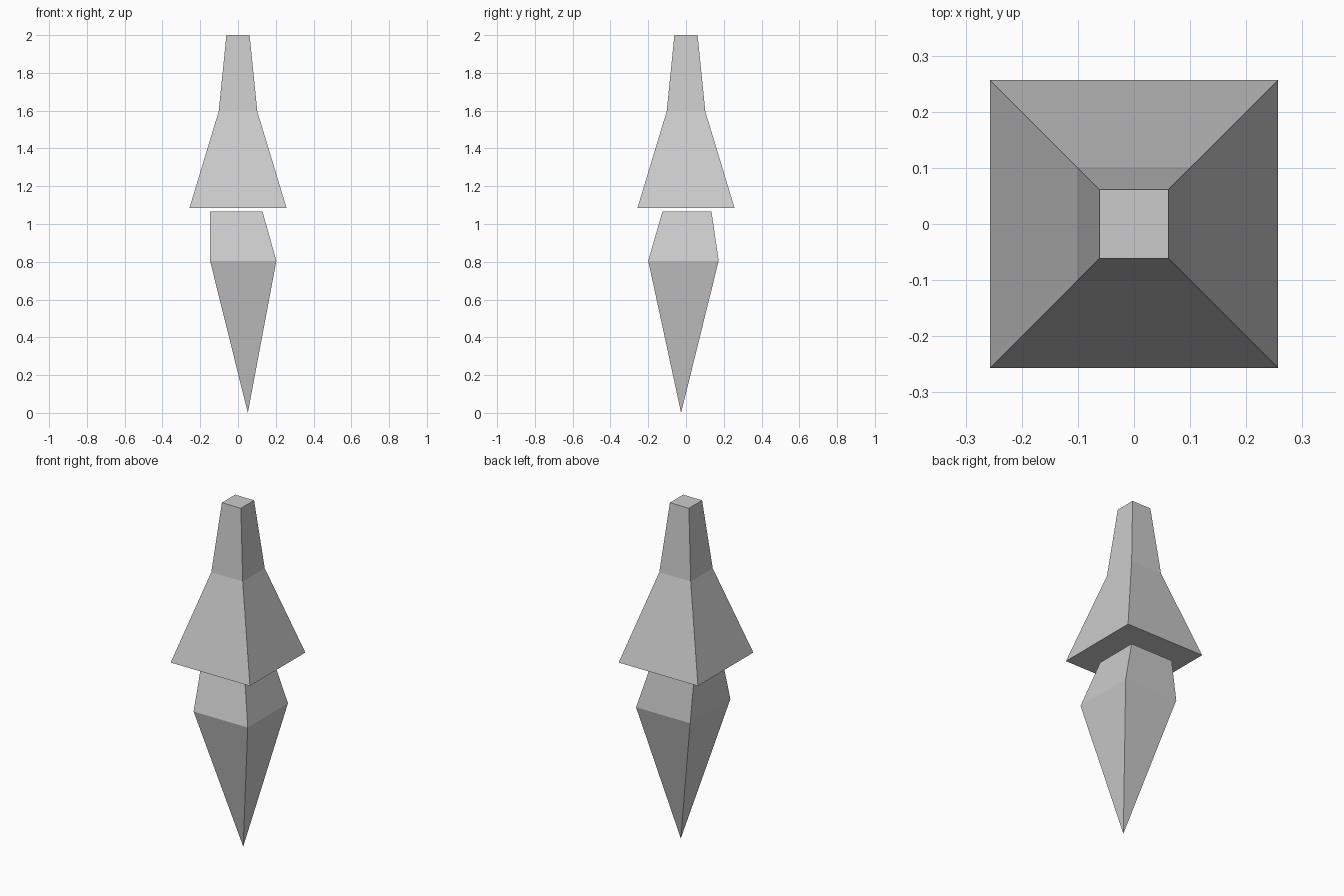
import bpy
import bmesh

if "Cube" in bpy.data.objects:
    bpy.data.objects.remove(bpy.data.objects["Cube"])


def square_loft(name, sections, apex=None):
    """Closed solid through rectangular sections (x0, x1, y0, y1, z), lowest first,
    optionally ending in a point underneath."""
    bm = bmesh.new()
    rings = [[bm.verts.new(p) for p in
              ((x0, y0, z), (x1, y0, z), (x1, y1, z), (x0, y1, z))]
             for x0, x1, y0, y1, z in sections]
    for low, high in zip(rings, rings[1:]):
        for i in range(4):
            j = (i + 1) % 4
            bm.faces.new((low[i], low[j], high[j], high[i]))
    bm.faces.new(rings[-1])
    if apex:
        tip = bm.verts.new(apex)
        for i in range(4):
            bm.faces.new((tip, rings[0][(i + 1) % 4], rings[0][i]))
    else:
        bm.faces.new(rings[0][::-1])
    bmesh.ops.recalc_face_normals(bm, faces=bm.faces)
    mesh = bpy.data.meshes.new(name)
    bm.to_mesh(mesh)
    bm.free()
    obj = bpy.data.objects.new(name, mesh)
    bpy.context.collection.objects.link(obj)
    return obj


# Upper flared spire
square_loft("upper_spire", [(-r, r, -r, r, z) for r, z in
                            ((0.257, 1.085), (0.102, 1.597), (0.0615, 2.0))])

# Lower off-centre pointed shard, floating just beneath
square_loft("lower_shard",
            [(-0.148, 0.203, -0.2, 0.173, 0.805),
             (-0.148, 0.13, -0.125, 0.135, 1.065)],
            apex=(0.052, -0.026, 0.0))
